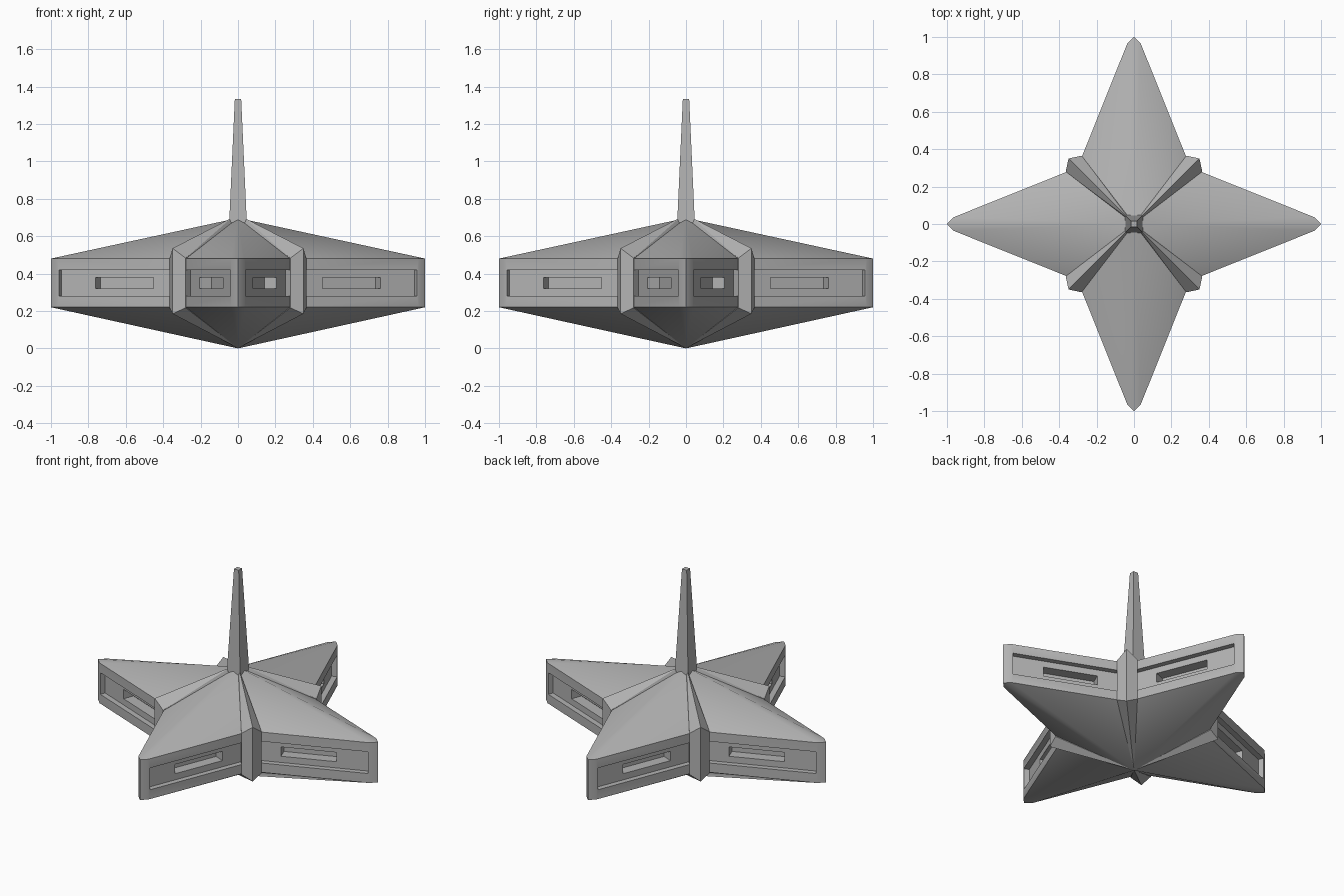
import bpy, bmesh, math
from mathutils import Vector, Matrix

if "Cube" in bpy.data.objects:
    bpy.data.objects.remove(bpy.data.objects["Cube"])

TOP, HI, LO = 0.697, 0.48, 0.22
A = Vector((0.302, 0.302, 0))      # inner corner between arms
B = Vector((0.965, 0.036, 0))      # tip chamfer corner
T = Vector((1.0, 0.0, 0))          # arm tip
U = (B - A).normalized()           # along the side wall
N = Vector((-U.y, U.x, 0))         # outward from the side wall
LEN = (B - A).length

hull_grey = bpy.data.materials.new("hull_grey")
hull_grey.diffuse_color = (0.45, 0.45, 0.45, 1)
hull_grey.use_nodes = True
hull_grey.node_tree.nodes["Principled BSDF"].inputs["Base Color"].default_value = hull_grey.diffuse_color


def finish(bm, name):
    bmesh.ops.recalc_face_normals(bm, faces=bm.faces)
    me = bpy.data.meshes.new(name)
    bm.to_mesh(me)
    bm.free()
    me.materials.append(hull_grey)
    ob = bpy.data.objects.new(name, me)
    bpy.context.collection.objects.link(ob)
    return ob


def wall_ring(s0, s1, z0, z1, depth):
    """Rectangle on the side wall, pushed in by depth."""
    return [A + U * s - N * depth + Vector((0, 0, z))
            for s, z in ((s0, z0), (s1, z0), (s1, z1), (s0, z1))]


def at(p, z):
    return Vector((p.x, p.y, z))


# Half of one arm as point loops: roof, belly, chamfer, wall with nested recesses
c_top, c_bot = Vector((0, 0, TOP)), Vector((0, 0, 0))
half = []
for c, z in ((c_top, HI), (c_bot, LO)):
    half += [[c, at(A, z), at(B, z)], [c, at(B, z), at(T, z)]]
half.append([at(B, LO), at(T, LO), at(T, HI), at(B, HI)])
PANEL = (0.045, LEN - 0.009, 0.28, 0.42)
SLOT = (0.175, 0.508, 0.32, 0.38)
rings = [wall_ring(0, LEN, LO, HI, 0), wall_ring(*PANEL, 0), wall_ring(*PANEL, 0.034),
         wall_ring(*SLOT, 0.034), wall_ring(*SLOT, 0.103)]
for r, q in zip(rings, rings[1:]):
    for i in range(4):
        j = (i + 1) % 4
        half.append([r[i], r[j], q[j], q[i]])
half.append(rings[-1])

# Star-shaped body: mirror the half arm and repeat it four times
bm = bmesh.new()
for k in range(4):
    rot = Matrix.Rotation(k * math.pi / 2, 3, 'Z')
    for side in (1, -1):
        for loop in half:
            bm.faces.new([bm.verts.new(rot @ Vector((p.x, p.y * side, p.z))) for p in loop])
bmesh.ops.remove_doubles(bm, verts=bm.verts, dist=0.0005)
bmesh.ops.recalc_face_normals(bm, faces=bm.faces)
for f in bm.faces:
    f.smooth = True
for e in bm.edges:
    mid = (e.verts[0].co + e.verts[1].co) / 2
    valley = abs(abs(mid.x) - abs(mid.y)) < 0.001
    e.smooth = not valley and e.calc_face_angle(0) < math.radians(57)
finish(bm, "star_body")

# Ridged fins in the four corners between the arms
FIN = [(0, 0, TOP), (0.035, 0.035, TOP), (0, 0, 0.002), (0.35, 0.35, 0.535), (0.35, 0.35, 0.185),
       (0.365, 0.28, HI + 0.003), (0.365, 0.28, LO - 0.003),
       (0.28, 0.365, HI + 0.003), (0.28, 0.365, LO - 0.003)]
for k in range(4):
    bm = bmesh.new()
    rot = Matrix.Rotation(k * math.pi / 2, 3, 'Z')
    vs = [bm.verts.new(rot @ Vector(p)) for p in FIN]
    bmesh.ops.convex_hull(bm, input=vs)
    finish(bm, f"corner_fin_{k + 1}")

# Tapered square mast
bm = bmesh.new()
lo, hi = [[bm.verts.new((x * r, y * r, z)) for x, y in ((-1, -1), (1, -1), (1, 1), (-1, 1))]
          for r, z in ((0.047, 0.673), (0.017, 1.333))]
for i in range(4):
    j = (i + 1) % 4
    bm.faces.new((lo[i], lo[j], hi[j], hi[i]))
bm.faces.new(lo)
bm.faces.new(hi)
finish(bm, "mast")
